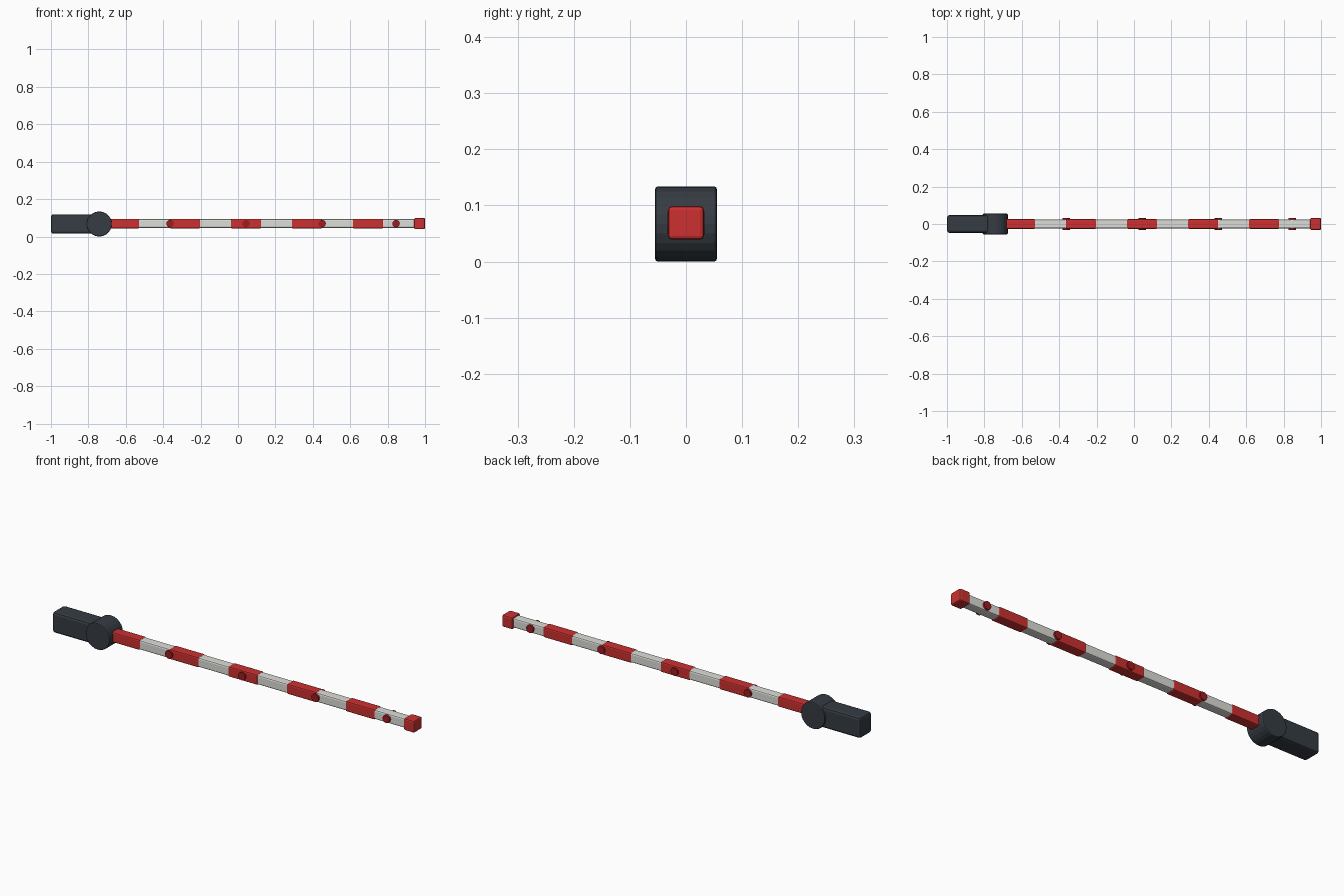
import bpy, bmesh, math
from mathutils import Matrix

if "Cube" in bpy.data.objects:
    bpy.data.objects.remove(bpy.data.objects["Cube"])

ZC = 0.067  # height of the boom axis


def material(name, color):
    m = bpy.data.materials.new(name)
    m.diffuse_color = (*color, 1)
    m.use_nodes = True
    m.node_tree.nodes["Principled BSDF"].inputs["Base Color"].default_value = m.diffuse_color
    return m


RED = material("red", (0.60, 0.03, 0.03))
DARK_RED = material("dark_red", (0.35, 0.012, 0.015))
WHITE = material("white", (0.72, 0.72, 0.69))
DARK = material("dark_grey", (0.035, 0.045, 0.055))


def finish(name, bm, mat, bevel, segments):
    me = bpy.data.meshes.new(name)
    bm.to_mesh(me)
    bm.free()
    me.materials.append(mat)
    ob = bpy.data.objects.new(name, me)
    bpy.context.collection.objects.link(ob)
    if bevel:
        mod = ob.modifiers.new("bevel", "BEVEL")
        mod.width = bevel
        mod.segments = segments
        mod.limit_method = "ANGLE"
        mod.angle_limit = math.radians(40)
    return ob


def box(name, x0, x1, hy, hz, mat, bevel, segments=2, z=ZC):
    bm = bmesh.new()
    m = Matrix.Translation(((x0 + x1) / 2, 0, z)) @ Matrix.Diagonal((x1 - x0, 2 * hy, 2 * hz, 1))
    bmesh.ops.create_cube(bm, size=1, matrix=m)
    return finish(name, bm, mat, bevel, segments)


def disc(name, x, y, z, r, depth, sides, mat, bevel):
    bm = bmesh.new()
    m = Matrix.Translation((x, y, z)) @ Matrix.Rotation(math.pi / 2, 4, "X")
    bmesh.ops.create_cone(bm, cap_ends=True, segments=sides, radius1=r, radius2=r,
                          depth=depth, matrix=m)
    return finish(name, bm, mat, bevel, 2)


# Counterweight and pivot hub
box("counterweight", -1.0, -0.72, 0.047, 0.052, DARK, 0.012)
disc("pivot_hub", -0.742, 0, ZC, 0.067, 0.11, 24, DARK, 0.005)

# White boom with red stripe sleeves
box("boom", -0.74, 0.97, 0.0235, 0.0235, WHITE, 0.007, z=0.069)
for i in range(5):
    x0 = -0.69 + i * 0.326
    box(f"red_stripe_{i + 1}", x0, x0 + 0.163, 0.0255, 0.0255, RED, 0.006, z=0.069)

# End cap
box("end_cap", 0.942, 1.0, 0.032, 0.030, RED, 0.007, z=0.069)

# Reflectors on both sides
for i, x in enumerate((-0.363, 0.043, 0.450, 0.845)):
    for side, s in (("front", -1), ("back", 1)):
        disc(f"reflector_{side}_{i + 1}", x, s * 0.027, 0.069, 0.02, 0.012, 12, DARK_RED, 0)
